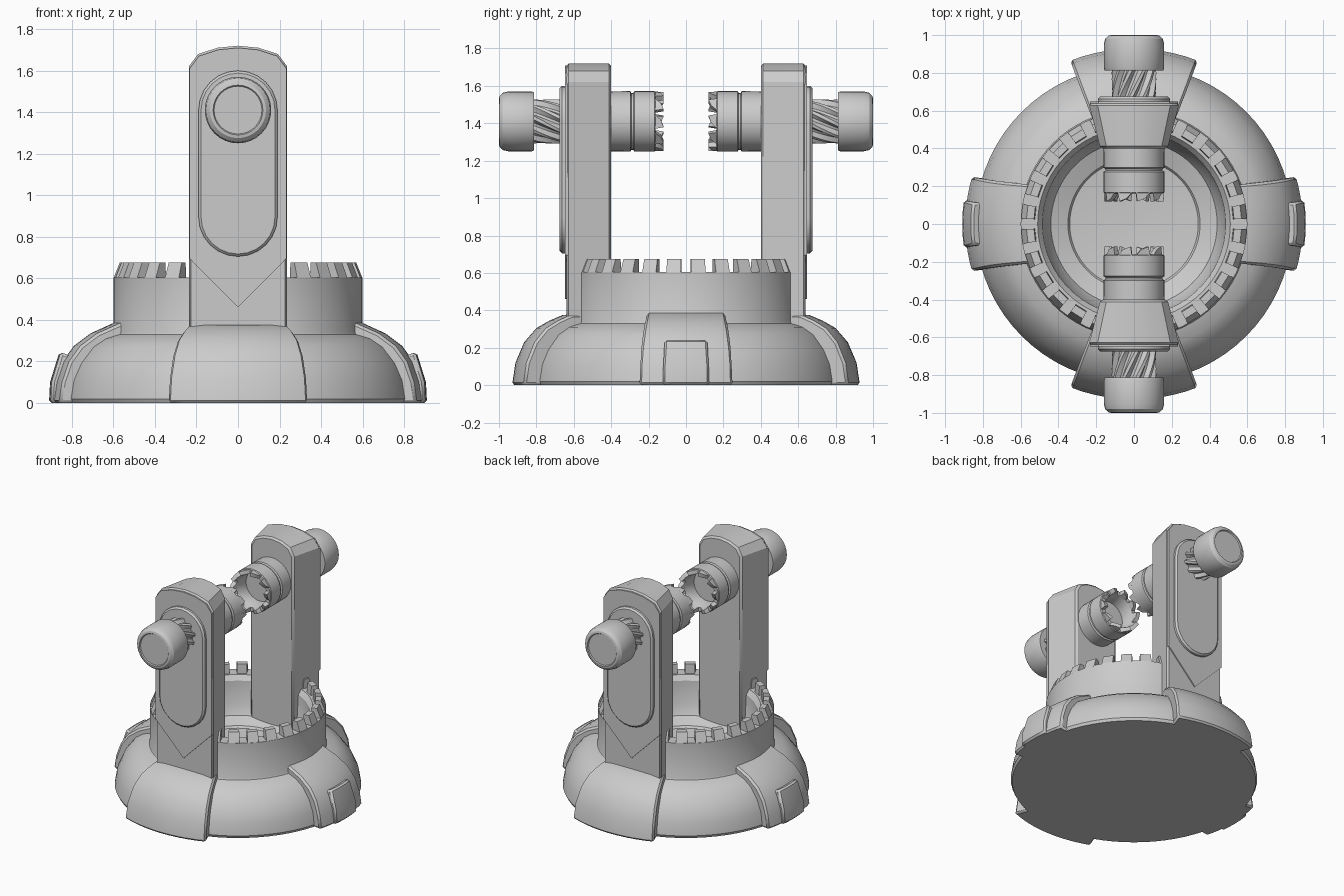
import bpy, bmesh, math
from mathutils import Matrix
from math import sin, cos, asin, pi, radians

if "Cube" in bpy.data.objects:
    bpy.data.objects.remove(bpy.data.objects["Cube"])

def finish(name, bm, matrix=None, bevel=0, angle=32):
    bmesh.ops.remove_doubles(bm, verts=bm.verts, dist=1e-5)
    if matrix is not None:
        bm.transform(matrix)
    bmesh.ops.recalc_face_normals(bm, faces=bm.faces)
    me = bpy.data.meshes.new(name)
    bm.to_mesh(me)
    bm.free()
    me.shade_smooth()
    me.set_sharp_from_angle(angle=radians(angle))
    ob = bpy.data.objects.new(name, me)
    bpy.context.collection.objects.link(ob)
    if bevel:
        m = ob.modifiers.new("bevel", 'BEVEL')
        m.width, m.segments, m.limit_method = bevel, 1, 'ANGLE'
        m.angle_limit = radians(40)
    return ob

def skin(bm, rings, closed=True, caps=True):
    """Bridge successive point rings with quads."""
    vs = [[bm.verts.new(p) for p in r] for r in rings]
    n = len(vs[0])
    for a, b in zip(vs, vs[1:]):
        for i in range(n if closed else n - 1):
            bm.faces.new((a[i], a[(i + 1) % n], b[(i + 1) % n], b[i]))
    if caps:
        bm.faces.new(vs[0])
        bm.faces.new(vs[-1])

def lathe(name, profile, seg, matrix=None):
    bm = bmesh.new()
    skin(bm, [[(max(r, 1e-4) * cos(2 * pi * i / seg), max(r, 1e-4) * sin(2 * pi * i / seg), z)
               for i in range(seg)] for r, z in profile])
    return finish(name, bm, matrix)

def prism(name, outline, y0, y1, taper=1, matrix=None, bevel=0):
    """xz outline extruded along y, x scaled by taper at y1."""
    bm = bmesh.new()
    skin(bm, [[(x, y0, z) for x, z in outline], [(x * taper, y1, z) for x, z in outline]])
    return finish(name, bm, matrix, bevel)

def flap(name, rows, heading, steps=10):
    """Curved cover: rows of (radius, z, half width), swept around z."""
    bm = bmesh.new()
    rings = []
    for k in range(steps + 1):
        t = 2 * k / steps - 1
        rings.append([(r * cos(heading + t * asin(w / r)), r * sin(heading + t * asin(w / r)), z)
                      for r, z, w in rows])
    skin(bm, rings)
    return finish(name, bm, None, 0.013, 30)

def tooth(bm, base, top):
    """Polar block; base/top = (r0, r1, a0, a1, z0, z1)."""
    rings = []
    for r0, r1, a0, a1, z0, z1 in (base, top):
        rings.append([(r * cos(a), r * sin(a), z)
                      for r, a, z in ((r0, a0, z0), (r1, a0, z0), (r1, a1, z1), (r0, a1, z1))])
    skin(bm, rings)

# Domed base with raised collar and hollow bowl
lathe("base", [(0, 0), (.83, 0), (.84, .02), (.825, .11), (.79, .19), (.73, .27), (.67, .31), (.605, .33),
               (.60, .34), (.60, .605), (.51, .605), (.485, .57), (.475, .40), (.44, .33),
               (.35, .295), (.34, .28), (.20, .265), (0, .26)], 72)

# Castellated rim teeth
bm = bmesh.new()
N = 28
for i in range(N):
    a, h = 2 * pi * (i + .5) / N, pi / N * .58
    tooth(bm, (.525, .60, a - h, a + h, .60, .60), (.53, .57, a - h, a + h, .675, .675))
finish("rim_teeth", bm)

# Side covers with small tabs
side_rows = [(.895, 0, .25), (.88, .10, .248), (.845, .20, .24), (.79, .275, .23), (.71, .335, .22),
             (.60, .385, .21), (.52, .385, .20), (.55, 0, .20)]
tab_rows = [(.91, 0, .125), (.905, .10, .125), (.86, .245, .115), (.80, .22, .11), (.78, 0, .12)]
for name, h in (("right", 0), ("left", pi)):
    flap(name + "_cover", side_rows, h)
    flap(name + "_tab", tab_rows, h, 4)

# Front/back covers, pillars and clamp screws
cover_rows = [(.93, 0, .338), (.912, .12, .332), (.865, .23, .315), (.80, .305, .293), (.73, .345, .268),
              (.66, .375, .243), (.52, .385, .19), (.55, 0, .20)]
arch = [(.24, 1.62), (.195, 1.68), (.10, 1.71), (0, 1.72), (-.10, 1.71), (-.195, 1.68), (-.24, 1.62)]
slot = [(.19 * cos(pi * i / 12), 1.41 + .19 * sin(pi * i / 12)) for i in range(13)] + \
       [(-.19 * cos(pi * i / 12), .895 - .19 * sin(pi * i / 12)) for i in range(13)]

for side, spin in (("front", 0), ("back", pi)):
    R = Matrix.Rotation(spin, 4, 'Z')
    S = R @ Matrix.Translation((0, 0, 1.41)) @ Matrix.Rotation(pi / 2, 4, 'X')
    flap(side + "_cover", cover_rows, spin - pi / 2)
    prism(side + "_pillar", arch + [(-.24, .27), (.24, .27)], -.64, -.40, .74, R, .013)
    prism(side + "_pillar_plate", [(x * .97, z - .01) for x, z in arch] + [(-.233, .695), (0, .46), (.233, .695)],
          -.648, -.63, 1, R)
    prism(side + "_slot_panel", slot, -.675, -.63, 1, R, .012)

    # Rounded knob
    lathe(side + "_knob", [(0, .993), (.115, .993), (.12, 1.0), (.135, .997), (.153, .98), (.16, .95),
                           (.16, .825), (.155, .812), (0, .812)], 32, S)
    # Twisted fluted shaft
    bm = bmesh.new()
    rings = []
    for k in range(7):
        tw = k * .13
        rings.append([((.118 if i % 4 < 2 else .095) * cos(2 * pi * i / 40 + tw),
                       (.118 if i % 4 < 2 else .095) * sin(2 * pi * i / 40 + tw), .65 + k * .03)
                      for i in range(40)])
    skin(bm, rings)
    finish(side + "_fluted_shaft", bm, S)
    # Hollow clamp cup with a groove
    lathe(side + "_clamp_cup", [(0, .42), (.16, .42), (.162, .298), (.152, .292), (.152, .282), (.162, .276),
                                (.162, .168), (.155, .162), (.125, .162), (.12, .17), (.115, .26), (0, .26)], 32, S)
    # Saw-toothed crown
    bm = bmesh.new()
    for i in range(10):
        a = 2 * pi * i / 10
        tooth(bm, (.125, .16, a - .25, a + .25, .168, .168), (.13, .158, a - .2, a + .06, .12, .135))
    finish(side + "_clamp_teeth", bm, S)
